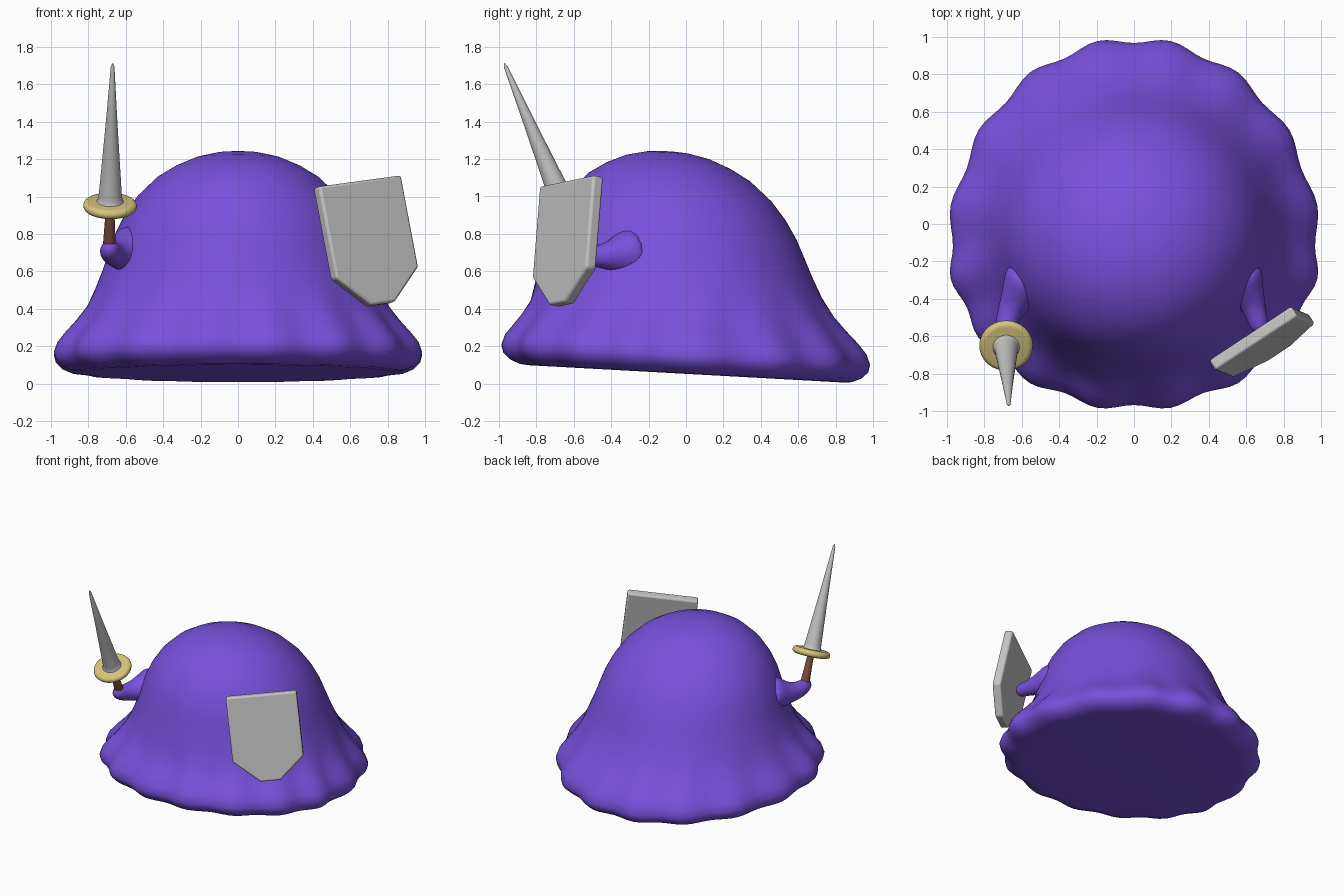
import bpy, bmesh, math
from mathutils import Vector, Matrix

cube = bpy.data.objects.get("Cube")
if cube:
    bpy.data.objects.remove(cube, do_unlink=True)


def material(name, rgb):
    m = bpy.data.materials.new(name)
    m.use_nodes = True
    m.diffuse_color = (*rgb, 1)
    m.node_tree.nodes["Principled BSDF"].inputs["Base Color"].default_value = (*rgb, 1)
    return m


PURPLE = material("purple", (0.185, 0.083, 0.72))
STEEL = material("light grey", (0.55, 0.55, 0.55))
GOLD = material("pale gold", (0.68, 0.56, 0.2))
BROWN = material("brown", (0.23, 0.075, 0.045))


def finish(bm, name, mat, subdivide=0, bevel=0, angle=40):
    bmesh.ops.recalc_face_normals(bm, faces=bm.faces)
    mesh = bpy.data.meshes.new(name)
    bm.to_mesh(mesh)
    bm.free()
    mesh.materials.append(mat)
    ob = bpy.data.objects.new(name, mesh)
    bpy.context.collection.objects.link(ob)
    if bevel:
        mod = ob.modifiers.new("Bevel", "BEVEL")
        mod.width, mod.segments = bevel, 3
    if subdivide:
        mod = ob.modifiers.new("Subdivision", "SUBSURF")
        mod.levels = mod.render_levels = subdivide
    bpy.ops.object.select_all(action="DESELECT")
    ob.select_set(True)
    bpy.context.view_layer.objects.active = ob
    bpy.ops.object.shade_smooth_by_angle(angle=math.radians(angle))
    return ob


def loft(rings):
    """Skin a list of rings of points and cap both ends."""
    bm = bmesh.new()
    rows = [[bm.verts.new(p) for p in ring] for ring in rings]
    n = len(rows[0])
    for a, b in zip(rows, rows[1:]):
        for i in range(n):
            j = (i + 1) % n
            bm.faces.new((a[i], a[j], b[j], b[i]))
    bm.faces.new(rows[0][::-1])
    bm.faces.new(rows[-1])
    return bm


def circle(center, axis, radius, n):
    turn = Vector(axis).to_track_quat("Z", "Y")
    return [Vector(center) + turn @ Vector((radius * math.cos(t), radius * math.sin(t), 0))
            for t in (math.tau * i / n for i in range(n))]


# Body: a dome flaring into a scalloped, slightly tilted rim
def body_ring(radius, height, n=128):
    flare = max(0, min(1, (0.5 - height) / 0.25))
    points = []
    for i in range(n):
        t = math.tau * i / n
        s = math.sin(t)
        r = radius - 0.016 * flare * (1 + math.cos(16 * t))
        x = r * math.cos(t)
        y = r * s + 0.12 * flare * (abs(s) - 1) - 0.08 * height * (1 - flare)
        points.append((x, y, height - 0.055 * y))
    return points


profile = [(0.85, 0.053), (0.9, 0.057), (0.955, 0.08), (0.99, 0.115), (1.0, 0.155), (0.98, 0.21),
           (0.935, 0.265), (0.88, 0.325), (0.82, 0.4), (0.765, 0.5), (0.725, 0.6), (0.69, 0.7),
           (0.655, 0.8), (0.605, 0.9), (0.535, 1.0), (0.43, 1.1), (0.33, 1.16), (0.22, 1.206),
           (0.11, 1.23), (0.03, 1.236)]
finish(loft([body_ring(r, h) for r, h in profile]), "body", PURPLE, angle=60)


# Arms: small tapered stubs with rounded ends
def arm(name, path, radii):
    path = [Vector(p) for p in path]
    rings = []
    for i, (p, r) in enumerate(zip(path, radii)):
        axis = path[min(i + 1, len(path) - 1)] - path[max(i - 1, 0)]
        rings.append(circle(p, axis, r, 16))
    finish(loft(rings), name, PURPLE, subdivide=2, angle=180)


arm("right_arm", [(-0.54, -0.27, 0.72), (-0.61, -0.37, 0.70), (-0.66, -0.46, 0.69),
                  (-0.685, -0.54, 0.705), (-0.688, -0.59, 0.725), (-0.688, -0.61, 0.735)],
    [0.17, 0.105, 0.068, 0.06, 0.045, 0.015])
arm("left_arm", [(0.54, -0.27, 0.70), (0.6, -0.36, 0.69), (0.64, -0.44, 0.68),
                 (0.66, -0.51, 0.68), (0.68, -0.58, 0.68)],
    [0.17, 0.105, 0.065, 0.055, 0.045])

# Sword: parts turned around one leaning axis
guard_center = Vector((-0.684, -0.65, 0.95))
sword_axis = (Vector((-0.67, -0.97, 1.71)) - guard_center).normalized()
LENGTH = 0.825


def turned(name, mat, outline, n=32):
    rings = [circle(guard_center + sword_axis * h, sword_axis, r, n) for r, h in outline]
    finish(loft(rings), name, mat)


turned("sword_handle", BROWN, [(0.03, -0.26), (0.034, -0.22), (0.027, -0.1), (0.024, 0)])
guard = [(0.115 + 0.028 * math.cos(a), 0.026 * math.sin(a))
         for a in (math.pi * (i / 10 - 0.5) for i in range(11))]
turned("sword_guard", GOLD, guard, 48)
turned("sword_blade", STEEL, [(0.075, 0.02), (0.066, 0.035), (0.062, 0.06), (0.048, 0.25),
                              (0.03, 0.5), (0.01, LENGTH - 0.02), (0.003, LENGTH)])

# Shield: a bevelled slab with a clipped point, leaning on its own axes
across = Vector((0.83, 0.547, 0.113)).normalized()
outward = across.cross(Vector((-0.2, 0.07, 0.977))).normalized()
down = across.cross(outward)
if down.z > 0:
    down = -down
corner = Vector((0.42, -0.76, 1.05)) - outward * 0.005
outline = [(0, 0), (0.53, 0), (0.53, 0.5), (0.34, 0.67), (0.19, 0.67), (0, 0.5)]
slab = [[corner + across * u + down * v + outward * d for u, v in outline]
        for d in (-0.033, 0.033)]
finish(loft(slab), "shield", STEEL, bevel=0.014)
